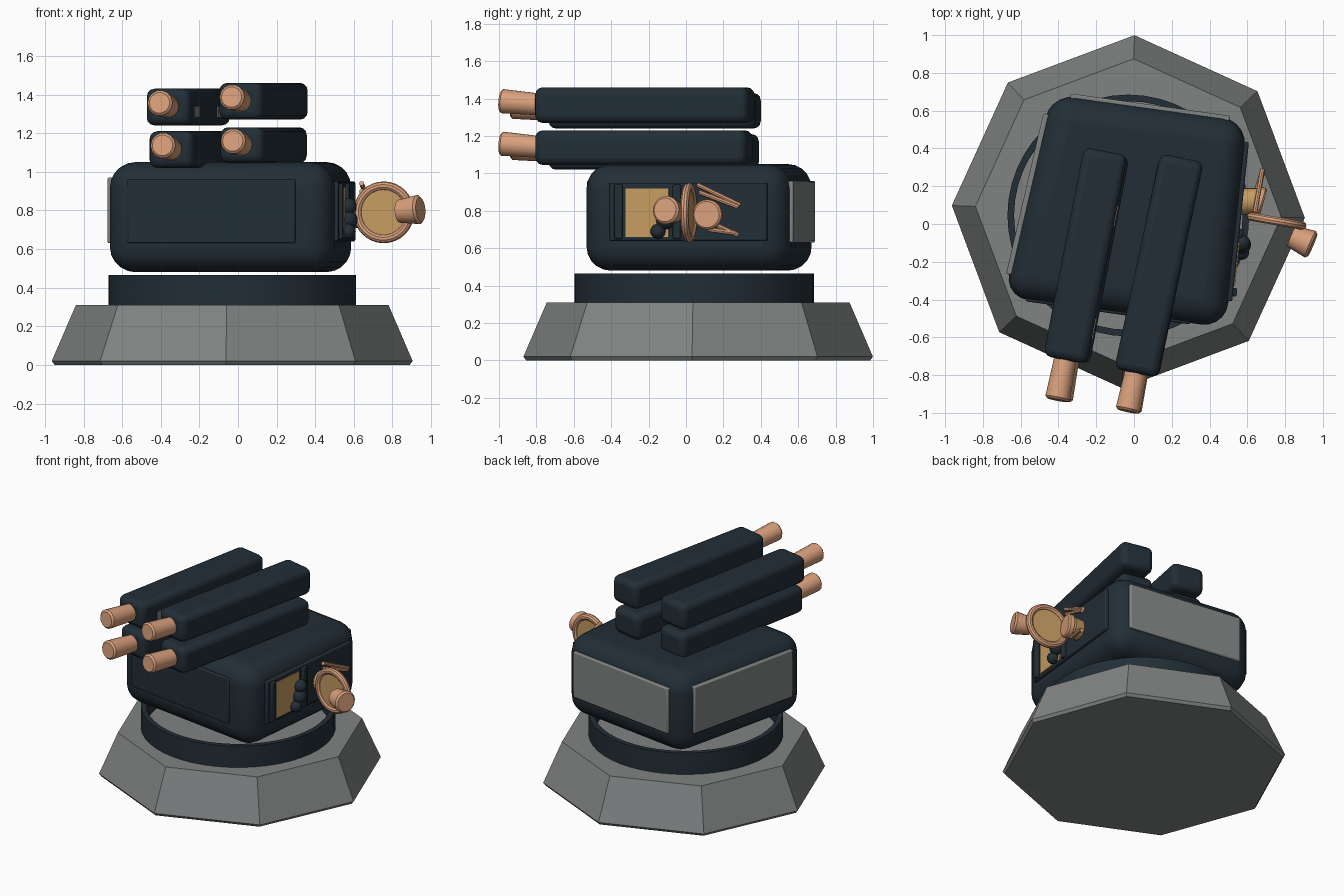
import bpy, bmesh
from math import cos, sin, pi, radians
from mathutils import Vector, Matrix

if "Cube" in bpy.data.objects:
    bpy.data.objects.remove(bpy.data.objects["Cube"])


def material(name, *rgb):
    m = bpy.data.materials.new(name)
    m.use_nodes = True
    m.diffuse_color = (*rgb, 1)
    m.node_tree.nodes["Principled BSDF"].inputs["Base Color"].default_value = (*rgb, 1)
    return m


NAVY = material("dark navy", 0.016, 0.027, 0.037)
GREY = material("mid grey", 0.22, 0.23, 0.23)
PEACH = material("peach", 0.69, 0.35, 0.2)
TAN = material("tan", 0.56, 0.33, 0.12)


def finish(bm, name, mat, bevel=0, segments=3, smooth=True):
    """Turn a bmesh into a shaded object, with optional rounded edges."""
    bmesh.ops.recalc_face_normals(bm, faces=bm.faces)
    mesh = bpy.data.meshes.new(name)
    bm.to_mesh(mesh)
    bm.free()
    ob = bpy.data.objects.new(name, mesh)
    bpy.context.collection.objects.link(ob)
    mesh.materials.append(mat)
    if bevel:
        mod = ob.modifiers.new("rounding", "BEVEL")
        mod.width, mod.segments = bevel, segments
    if smooth:
        bpy.ops.object.select_all(action="DESELECT")
        ob.select_set(True)
        bpy.context.view_layer.objects.active = ob
        bpy.ops.object.shade_smooth_by_angle(angle=radians(35))
    return ob


def lathe(name, mat, profile, steps, centre, turn=0, closed=False, smooth=True, matrix=None):
    """Sweep an (r, z) profile around the z axis."""
    bm = bmesh.new()
    rings = []
    for i in range(steps):
        a = turn + 2 * pi * i / steps
        rings.append([bm.verts.new((r * cos(a), r * sin(a), z)) for r, z in profile])
    count = len(profile)
    for i in range(steps):
        a, b = rings[i], rings[(i + 1) % steps]
        for j in range(count if closed else count - 1):
            k = (j + 1) % count
            bm.faces.new((a[j], a[k], b[k], b[j]))
    if not closed:
        bm.faces.new([r[0] for r in rings])
        bm.faces.new([r[-1] for r in rings])
    bm.transform(Matrix.Translation(centre) @ (matrix or Matrix()))
    return finish(bm, name, mat, smooth=smooth)


def rod(name, mat, start, end, r0, r1, steps=16, edge=0.0):
    """Tapered cylinder between two points, with a chamfered far end."""
    start, end = Vector(start), Vector(end)
    d = end - start
    rot = d.to_track_quat("Z", "Y").to_matrix().to_4x4()
    profile = [(r0, 0), (r1, d.length - edge)]
    if edge:
        profile.append((r1 - edge, d.length))
    return lathe(name, mat, profile, steps, start, matrix=rot)


def prism(name, mat, corners, z0, z1, bevel, segments=3):
    """Box raised from four plan corners."""
    bm = bmesh.new()
    low = [bm.verts.new((x, y, z0)) for x, y in corners]
    high = [bm.verts.new((x, y, z1)) for x, y in corners]
    bm.faces.new(low)
    bm.faces.new(high)
    for i in range(4):
        j = (i + 1) % 4
        bm.faces.new((low[i], low[j], high[j], high[i]))
    return finish(bm, name, mat, bevel, segments)


def plate(name, mat, a, b, u0, u1, z0, z1, out, bevel=0.008):
    """Panel lying on the wall that runs between plan corners a and b."""
    a, b = Vector(a), Vector(b)
    d = (b - a).normalized()
    n = Vector((d.y, -d.x))
    p, q = a.lerp(b, u0), a.lerp(b, u1)
    return prism(name, mat, [p - n * 0.02, q - n * 0.02, q + n * out, p + n * out],
                 z0, z1, bevel, 2)


# Octagonal footing and turntable ring
lathe("base", GREY, [(0.92, 0), (0.935, 0.02), (0.81, 0.31)], 8,
      (-0.03, 0.065, 0), radians(-2), smooth=False)
lathe("turntable_ring", NAVY, [(0.64, 0.3), (0.64, 0.465), (0.605, 0.465), (0.605, 0.3)], 48,
      (-0.03, 0.045, 0), closed=True)

# Turret body, a rounded box slightly wider at the front
FL, FR, BR, BL = (-0.69, -0.385), (0.485, -0.55), (0.6, 0.545), (-0.44, 0.69)
prism("turret_body", NAVY, [FL, FR, BR, BL], 0.48, 1.05, 0.13, 5)

# Wall panels
plate("front_panel", NAVY, FL, FR, 0.1, 0.84, 0.63, 0.96, 0.008)
plate("side_panel", NAVY, FR, BR, 0.13, 0.9, 0.64, 0.95, 0.02)
plate("back_panel", GREY, BR, BL, 0.09, 0.9, 0.63, 0.96, 0.015)
plate("far_side_panel", GREY, BL, FL, 0.1, 0.89, 0.63, 0.97, 0.015)
plate("control_screen", TAN, FR, BR, 0.21, 0.42, 0.66, 0.92, 0.026, 0)
for i, u in enumerate((0.155, 0.44)):
    plate(f"screen_frame_{i}", NAVY, FR, BR, u, u + 0.04, 0.65, 0.94, 0.04)

# Knobs beside the screen
for i, (y, z, r) in enumerate([(-0.1, 0.82, 0.045), (-0.11, 0.75, 0.05), (-0.15, 0.69, 0.04)]):
    bm = bmesh.new()
    bmesh.ops.create_uvsphere(bm, u_segments=16, v_segments=10, radius=r)
    bm.transform(Matrix.Translation((0.57, y, z)))
    finish(bm, f"control_knob_{i}", NAVY)

# Four launcher pods with projecting barrels
PODS = {
    "upper_left": ((0.01, -0.79), (0.255, 0.35), 1.27, 1.46, -1.0),
    "upper_right": ((-0.365, -0.72), (-0.15, 0.385), 1.24, 1.43, -0.94),
    "lower_left": ((0.015, -0.79), (0.25, 0.34), 1.045, 1.23, -1.0),
    "lower_right": ((-0.35, -0.72), (-0.14, 0.375), 1.02, 1.21, -0.94),
}
for name, (front, back, z0, z1, tip) in PODS.items():
    f, b = Vector(front), Vector(back)
    d = (b - f).normalized()
    side = Vector((-d.y, d.x)) * 0.117
    prism(name + "_pod", NAVY, [f + side, f - side, b - side, b + side], z0, z1, 0.04)
    start = f + d * 0.05
    end = f + d * (tip + 0.008 - f.y) / d.y
    mid = (z0 + z1) / 2
    rod(name + "_barrel", PEACH, (*start, mid), (*end, mid + 0.022), 0.058, 0.066, 14, 0.012)

# Worn patches on the inner wall of a pod
f, b = (Vector(p) for p in PODS["upper_right"][:2])
d = (b - f).normalized()
inner = Vector((d.y, -d.x)) * 0.117
for i, u in enumerate((0.12, 0.66)):
    plate(f"pod_patch_{i}", GREY, f + inner, b + inner, u, u + 0.1, 1.28, 1.34, 0.005, 0)

# Side dish: tan disc, peach rim
tilt = Matrix.Rotation(radians(-10), 4, "Z") @ Matrix.Rotation(pi / 2, 4, "X")
DISH = (0.755, 0.015, 0.79)
lathe("dish_face", TAN, [(0.14, -0.01), (0.14, 0.01)], 32, DISH, matrix=tilt)
rim = [(0.137 + 0.023 * cos(2 * pi * i / 10), 0.023 * sin(2 * pi * i / 10)) for i in range(10)]
lathe("dish_rim", PEACH, rim, 32, DISH, closed=True, matrix=tilt)

# Dish mount, feed horn and struts
rod("dish_mount", TAN, (0.54, 0.12, 0.78), (0.65, 0.12, 0.78), 0.07, 0.07, 24)
rod("mount_cap", PEACH, (0.65, 0.12, 0.78), (0.685, 0.11, 0.78), 0.08, 0.08, 24, 0.01)
rod("feed_horn", PEACH, (0.835, -0.065, 0.795), (0.945, -0.112, 0.805), 0.06, 0.076, 18, 0.012)
STRUTS = [((0.64, 0.06, 0.94), (0.68, 0.29, 0.83)), ((0.64, 0.07, 0.9), (0.68, 0.28, 0.82)),
          ((0.64, 0.15, 0.73), (0.68, 0.28, 0.67)), ((0.64, 0.12, 0.7), (0.68, 0.27, 0.68))]
for i, (start, end) in enumerate(STRUTS):
    rod(f"dish_strut_{i}", PEACH, start, end, 0.013, 0.013, 8)
